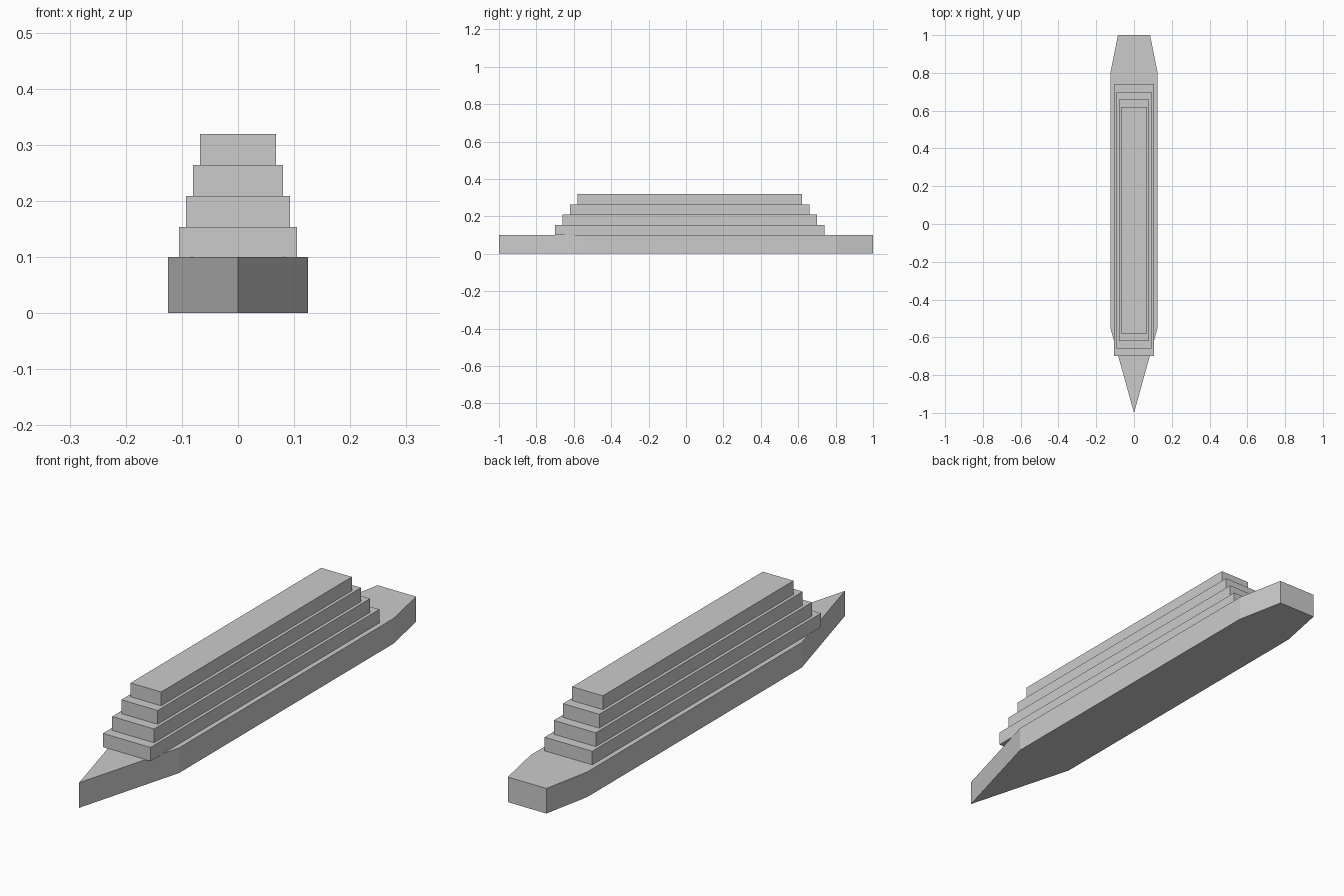
import bpy
import bmesh

if "Cube" in bpy.data.objects:
    bpy.data.objects.remove(bpy.data.objects["Cube"])


def prism(name, outline, z0, z1):
    """Extrude a closed xy outline from z0 up to z1."""
    bm = bmesh.new()
    base = bm.faces.new([bm.verts.new((x, y, z0)) for x, y in outline])
    top = bmesh.ops.extrude_face_region(bm, geom=[base])["geom"]
    verts = [v for v in top if isinstance(v, bmesh.types.BMVert)]
    bmesh.ops.translate(bm, verts=verts, vec=(0, 0, z1 - z0))
    bmesh.ops.recalc_face_normals(bm, faces=bm.faces)
    mesh = bpy.data.meshes.new(name)
    bm.to_mesh(mesh)
    bm.free()
    obj = bpy.data.objects.new(name, mesh)
    bpy.context.collection.objects.link(obj)
    return obj


# Hull: pointed bow at -y, tapered flat stern at +y
side = [(0.125, -0.55), (0.125, 0.80), (0.085, 1.0)]
prism("hull", [(0, -1.0)] + side + [(-x, y) for x, y in reversed(side)], 0, 0.1)

# Stepped decks, each one narrower and shorter than the one below
DECK_H = 0.055
for i in range(4):
    w = 0.105 - 0.0125 * i
    front, back = -0.70 + 0.04 * i, 0.74 - 0.04 * i
    z = 0.099 + DECK_H * i
    prism(f"deck_{i + 1}", [(-w, front), (w, front), (w, back), (-w, back)],
          z, z + DECK_H)
